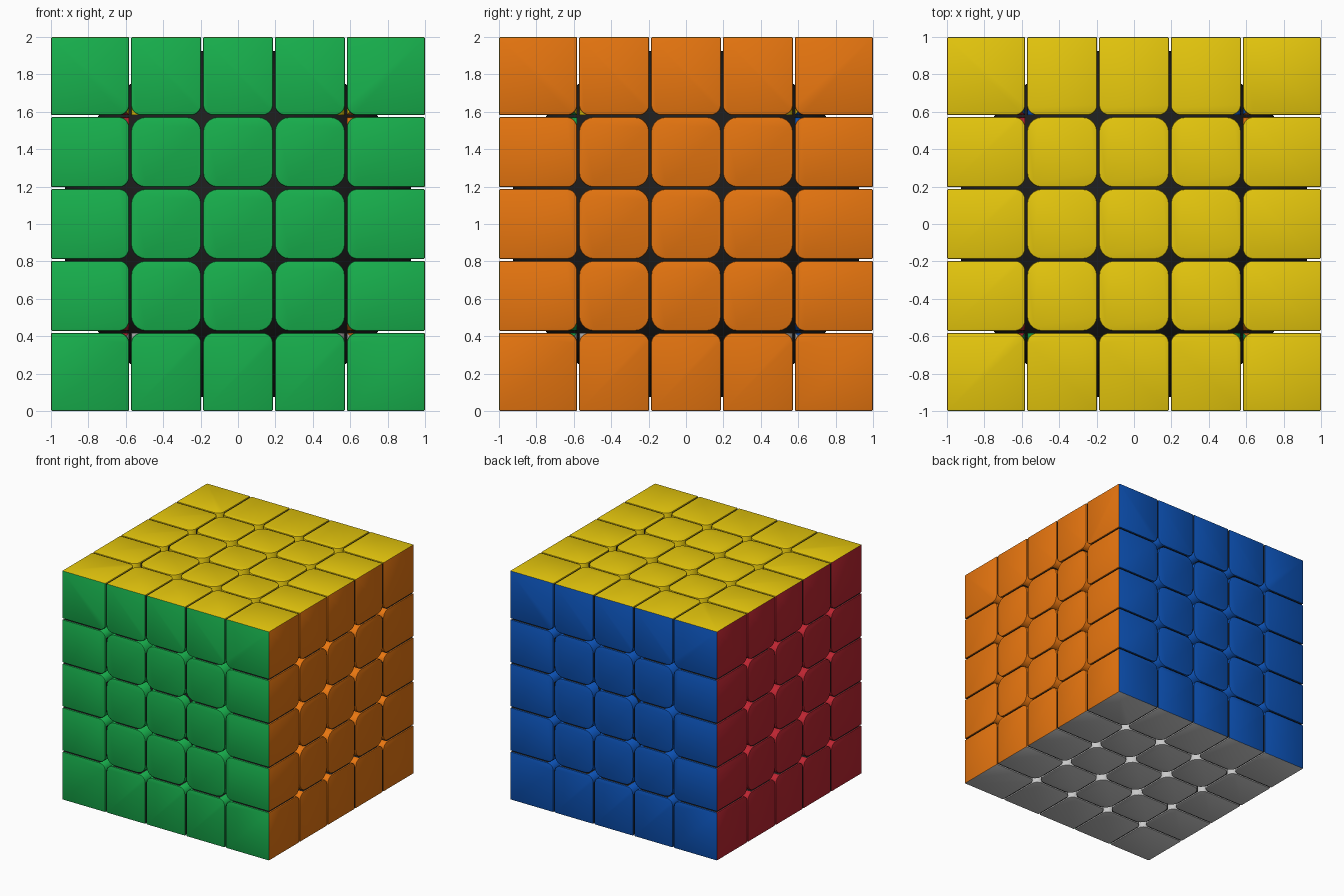
import bpy, bmesh
from math import radians
from mathutils import Vector

if "Cube" in bpy.data.objects:
    bpy.data.objects.remove(bpy.data.objects["Cube"])


def material(name, rgb):
    m = bpy.data.materials.new(name)
    m.diffuse_color = (*rgb, 1)
    m.use_nodes = True
    m.node_tree.nodes["Principled BSDF"].inputs["Base Color"].default_value = m.diffuse_color
    return m


# Slot 0 is the dark body, then one colour per side of the cube
MATS = [material("body", (0.012, 0.012, 0.012))]
SIDES = {
    (1, -1): ("green", (0.009, 0.44, 0.075)),
    (0, 1): ("orange", (0.80, 0.18, 0.005)),
    (2, 1): ("yellow", (0.80, 0.58, 0.004)),
    (1, 1): ("blue", (0.004, 0.09, 0.50)),
    (0, -1): ("red", (0.50, 0.018, 0.03)),
    (2, -1): ("white", (0.85, 0.85, 0.85)),
}
SLOT = {}
for key, (name, rgb) in SIDES.items():
    SLOT[key] = len(MATS)
    MATS.append(material(name, rgb))

CUTS = [-1.0, -0.577, -0.192, 0.192, 0.577, 1.0]   # layer boundaries
GAP = 0.005                                        # half the slit width
NAMES = {1: "centre_piece", 2: "edge_piece", 3: "corner_piece"}


def span(i):
    lo = CUTS[i] + (GAP if i > 0 else 0)
    hi = CUTS[i + 1] - (GAP if i < 4 else 0)
    return lo, hi


def piece(idx):
    # Which axes of this piece lie on the outside of the cube
    outer = {a: (-1 if i == 0 else 1) for a, i in enumerate(idx) if i in (0, 4)}
    spans = [span(i) for i in idx]
    bm = bmesh.new()
    bmesh.ops.create_cube(bm, size=1)
    for v in bm.verts:
        v.co = Vector([spans[a][1] if v.co[a] > 0 else spans[a][0] for a in range(3)])
    bm.normal_update()

    def is_outer(f):
        return any(f.normal[a] * s > 0.99 for a, s in outer.items())

    # Large rounding on inner edges that run in from a visible side
    inner = []
    for e in bm.edges:
        d = (e.verts[1].co - e.verts[0].co).normalized()
        axis = max(range(3), key=lambda a: abs(d[a]))
        if axis in outer and not any(is_outer(f) for f in e.link_faces):
            inner.append(e)
    radius = 0.08 if len(outer) == 1 else 0.055
    bmesh.ops.bevel(bm, geom=inner, offset=radius, offset_type='OFFSET',
                    segments=5, profile=0.5, affect='EDGES')
    bm.normal_update()

    # Fine rim around each visible side
    rim = [e for e in bm.edges if len(e.link_faces) == 2
           and any(is_outer(f) for f in e.link_faces)
           and e.calc_face_angle(0) > radians(30)]
    bmesh.ops.bevel(bm, geom=rim, offset=0.008, offset_type='OFFSET',
                    segments=2, profile=0.5, affect='EDGES')
    bmesh.ops.recalc_face_normals(bm, faces=bm.faces[:])

    # Colour the sides, rims and rounded flanks
    for f in bm.faces:
        n = f.normal
        best = max(outer, key=lambda a: n[a] * outer[a])
        if n[best] * outer[best] > 0.2:
            f.material_index = SLOT[best, outer[best]]
            continue
        for a, s in outer.items():
            if abs(n[a]) < 0.02 and all(abs(n[b]) > 0.05 for b in range(3) if b != a):
                f.material_index = SLOT[a, s]

    name = NAMES[len(outer)]
    centre = Vector([sum(s) / 2 for s in spans])
    bmesh.ops.translate(bm, verts=bm.verts[:], vec=-centre)
    me = bpy.data.meshes.new(name)
    bm.to_mesh(me)
    bm.free()
    for m in MATS:
        me.materials.append(m)
    me.shade_smooth()
    me.set_sharp_from_angle(angle=radians(25))
    ob = bpy.data.objects.new(name, me)
    ob.location = centre + Vector((0, 0, 1))
    bpy.context.collection.objects.link(ob)


# Shell of five by five by five pieces
for i in range(5):
    for j in range(5):
        for k in range(5):
            if {i, j, k} & {0, 4}:
                piece((i, j, k))

# Dark ball mechanism seen through the slits and crossings
bpy.ops.mesh.primitive_uv_sphere_add(segments=64, ring_count=32, radius=0.945,
                                     location=(0, 0, 1))
core = bpy.context.object
core.name = "ball_core"
core.data.materials.append(MATS[0])
core.data.shade_smooth()
